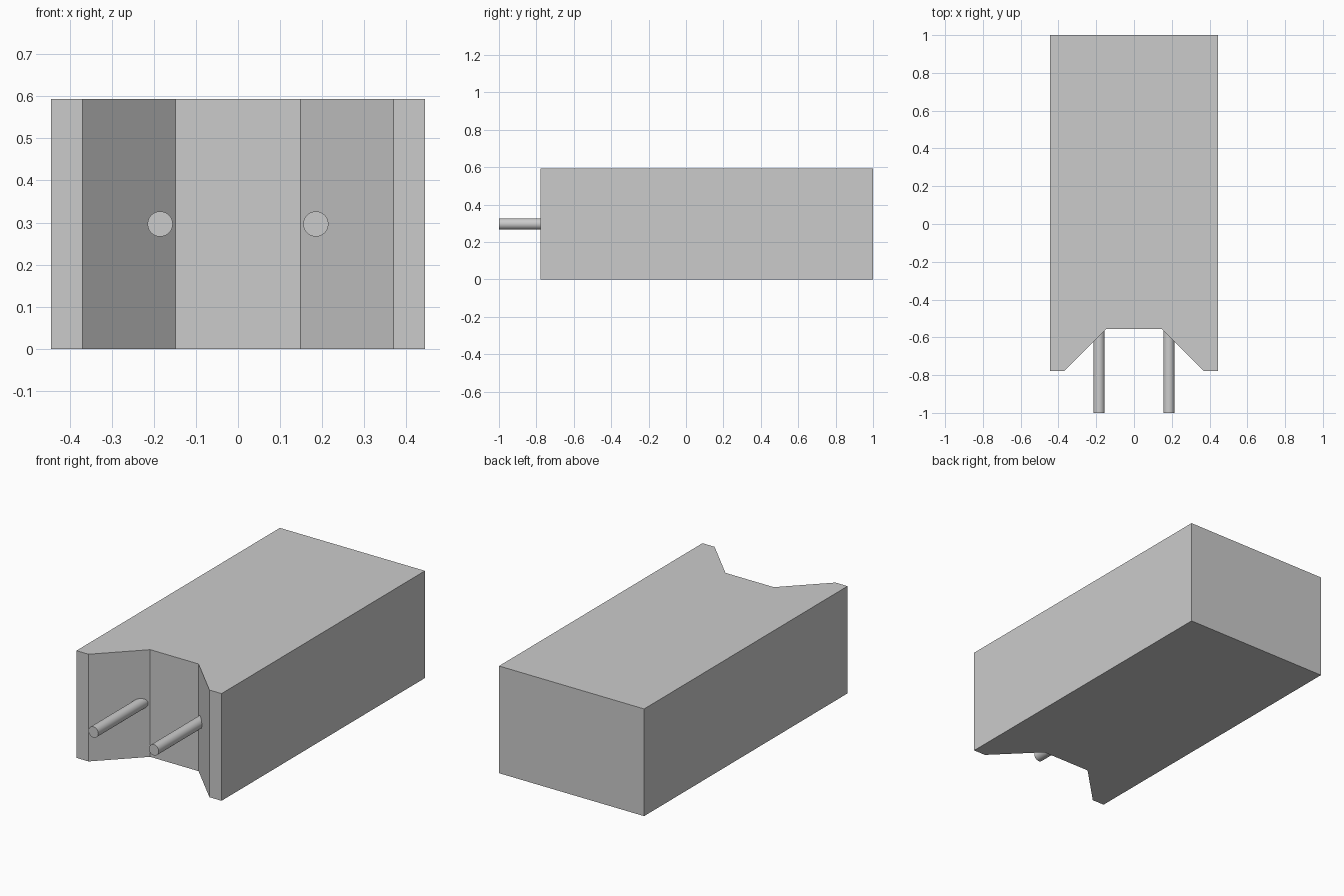
import bpy
import bmesh
from math import pi
from mathutils import Matrix

if "Cube" in bpy.data.objects:
    bpy.data.objects.remove(bpy.data.objects["Cube"])

HEIGHT = 0.593


def finish(name, bm):
    bmesh.ops.recalc_face_normals(bm, faces=bm.faces)
    mesh = bpy.data.meshes.new(name)
    bm.to_mesh(mesh)
    bm.free()
    obj = bpy.data.objects.new(name, mesh)
    bpy.context.collection.objects.link(obj)
    return obj


# Body: half of the plan outline, mirrored across x and extruded upwards
half = [(0.444, 1.0), (0.444, -0.778), (0.37, -0.778), (0.148, -0.556)]
outline = half + [(-x, y) for x, y in reversed(half)]
bm = bmesh.new()
base = bm.faces.new([bm.verts.new((x, y, 0)) for x, y in outline])
top = bmesh.ops.extrude_face_region(bm, geom=[base], use_keep_orig=True)["geom"]
bmesh.ops.translate(bm, vec=(0, 0, HEIGHT),
                    verts=[v for v in top if isinstance(v, bmesh.types.BMVert)])
finish("capacitor_body", bm)


# Leads: round pins rooted inside the sloped notch walls
def add_lead(name, x, front=-1.0, back=-0.54, radius=0.03):
    bm = bmesh.new()
    place = (Matrix.Translation((x, (front + back) / 2, HEIGHT / 2))
             @ Matrix.Rotation(pi / 2, 4, "X"))
    bmesh.ops.create_cone(bm, cap_ends=True, segments=48, radius1=radius,
                          radius2=radius, depth=back - front, matrix=place)
    obj = finish(name, bm)
    bpy.ops.object.select_all(action="DESELECT")
    obj.select_set(True)
    bpy.context.view_layer.objects.active = obj
    bpy.ops.object.shade_smooth_by_angle()


for side, sign in (("left", -1), ("right", 1)):
    add_lead(f"lead_{side}", sign * 0.185)
